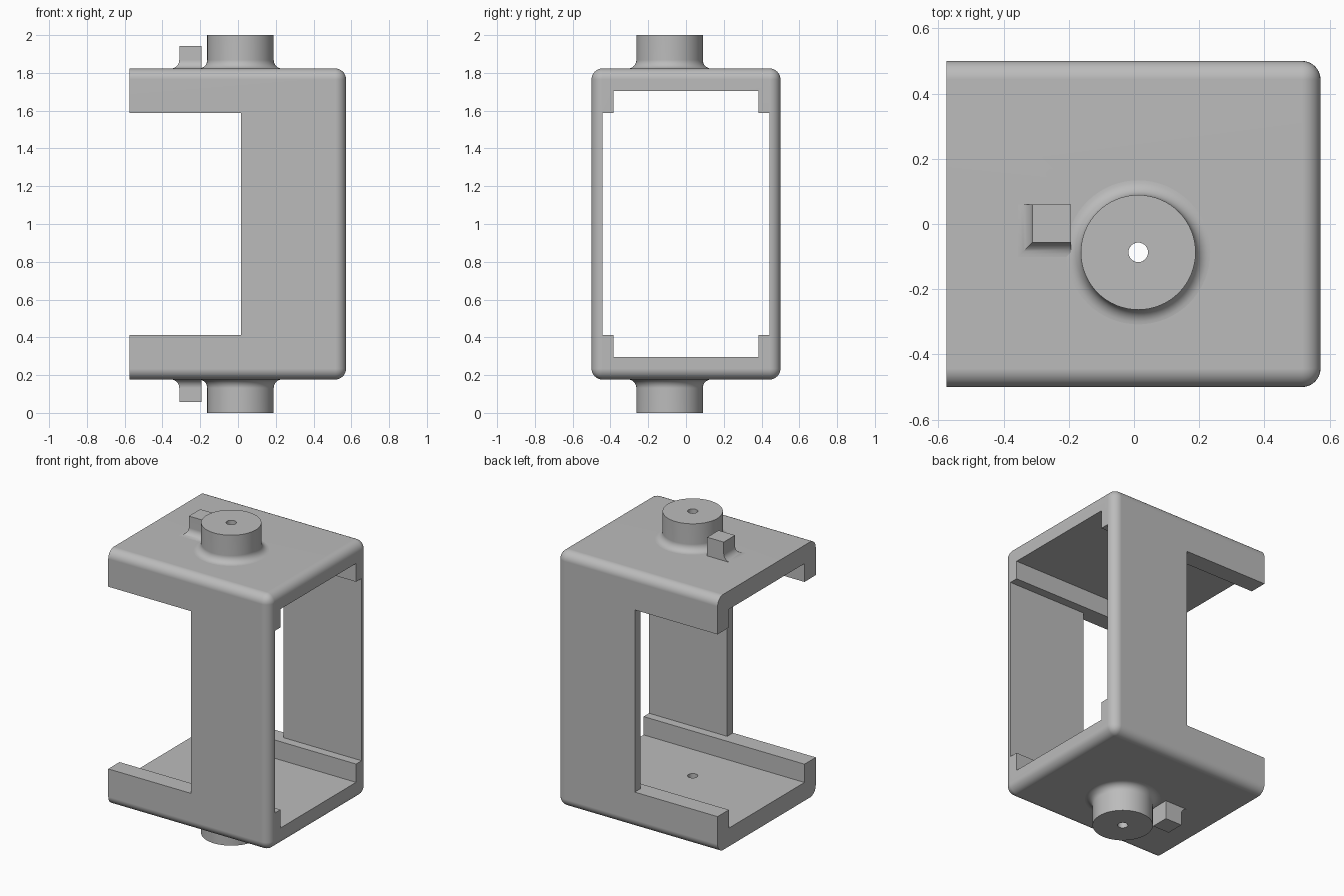
import bpy, bmesh, math
from mathutils import Matrix, Vector

cube = bpy.data.objects.get("Cube")
if cube:
    bpy.data.objects.remove(cube, do_unlink=True)

grey = bpy.data.materials.new("plain grey")
grey.use_nodes = True
COLOUR = (0.5, 0.5, 0.5, 1)
grey.diffuse_color = COLOUR
grey.node_tree.nodes["Principled BSDF"].inputs["Base Color"].default_value = COLOUR

BX, BY = 0.013, -0.087       # boss axis
HOLE, FILLET = 0.03, 0.045
TOP, MID = 1.823, 1.0        # plate surface, mirror plane height
STEPS = 8


def finish(name, bm):
    bmesh.ops.recalc_face_normals(bm, faces=bm.faces[:])
    mesh = bpy.data.meshes.new(name)
    bm.to_mesh(mesh)
    bm.free()
    mesh.materials.append(grey)
    ob = bpy.data.objects.new(name, mesh)
    bpy.context.collection.objects.link(ob)
    return ob


def select(ob):
    bpy.ops.object.select_all(action='DESELECT')
    ob.select_set(True)
    bpy.context.view_layer.objects.active = ob


def smooth(ob):
    select(ob)
    bpy.ops.object.shade_smooth_by_angle(angle=math.radians(30))
    mod = ob.modifiers.new("even shading", 'WEIGHTED_NORMAL')
    mod.keep_sharp = True


def box(lo, hi):
    lo, hi = Vector(lo), Vector(hi)
    bm = bmesh.new()
    bmesh.ops.create_cube(bm, size=1, matrix=Matrix.Translation((lo + hi) / 2)
                          @ Matrix.Diagonal((*(hi - lo), 1)))
    return bm


def cut(ob, cutter):
    cutter.hide_render = True
    select(ob)
    mod = ob.modifiers.new("cut", 'BOOLEAN')
    mod.operation, mod.solver, mod.object = 'DIFFERENCE', 'EXACT', cutter
    bpy.ops.object.modifier_apply(modifier=mod.name)
    bpy.data.objects.remove(cutter, do_unlink=True)


def mirror_z(bm):
    for v in bm.verts:
        v.co.z = 2 * MID - v.co.z


# Frame: box rounded everywhere except around its open left end
LEFT, RIGHT = -0.575, 0.572
bm = box((LEFT, -0.5, 2 * MID - TOP), (RIGHT, 0.5, TOP))
rounded = [e for e in bm.edges if any(v.co.x > 0 for v in e.verts)]
bmesh.ops.bevel(bm, geom=rounded, offset=0.057, segments=STEPS, profile=0.5,
                affect='EDGES', clamp_overlap=True)
frame = finish("frame", bm)

# Stepped tunnel along x, side notch, and axle hole
cut(frame, finish("tunnel_cutter", box((-1, -0.385, 0.295), (1, 0.385, 1.705))))
cut(frame, finish("wide_tunnel_cutter", box((-1, -0.441, 0.413), (1, 0.441, 1.587))))
cut(frame, finish("notch_cutter", box((-1, -1, 0.413), (0.015, 1, 1.587))))
bm = bmesh.new()
bmesh.ops.create_cone(bm, cap_ends=True, segments=32, radius1=HOLE, radius2=HOLE,
                      depth=3, matrix=Matrix.Translation((BX, BY, MID)))
cut(frame, finish("hole_cutter", bm))
smooth(frame)

# Concave fillet as (outward offset, height) pairs, from the plate upwards
curve = []
for i in range(STEPS + 1):
    a = math.pi / 2 * i / STEPS
    curve.append((FILLET * (1 - math.sin(a)), TOP + FILLET * (1 - math.cos(a))))


def boss():
    profile = [(HOLE, TOP)] + [(0.176 + o, z) for o, z in curve]
    profile += [(0.176, 2.0), (HOLE, 2.0)]
    bm = bmesh.new()
    verts = [bm.verts.new((BX + r, BY, z)) for r, z in profile]
    edges = [bm.edges.new((verts[i], verts[(i + 1) % len(verts)]))
             for i in range(len(verts))]
    bmesh.ops.spin(bm, geom=verts + edges, cent=(BX, BY, 0), axis=(0, 0, 1),
                   angle=2 * math.pi, steps=64)
    bmesh.ops.remove_doubles(bm, verts=bm.verts[:], dist=0.0001)
    return bm


def stop_block():
    # Stacked rectangles, flared on two sides only
    bm = bmesh.new()
    rings = []
    for o, z in curve + [(0, 1.943)]:
        x0, x1, y0, y1 = -0.311 - o, -0.193, -0.056 - o, 0.06
        rings.append([bm.verts.new((x, y, z))
                      for x, y in ((x0, y0), (x1, y0), (x1, y1), (x0, y1))])
    for a, b in zip(rings, rings[1:]):
        for i in range(4):
            j = (i + 1) % 4
            bm.faces.new((a[i], a[j], b[j], b[i]))
    bm.faces.new(rings[0][::-1])
    bm.faces.new(rings[-1])
    return bm


# Bosses and stop blocks on the top, mirrored to the bottom
for side in ("top", "bottom"):
    for part, build in (("boss", boss), ("stop_block", stop_block)):
        bm = build()
        if side == "bottom":
            mirror_z(bm)
        smooth(finish(side + "_" + part, bm))
